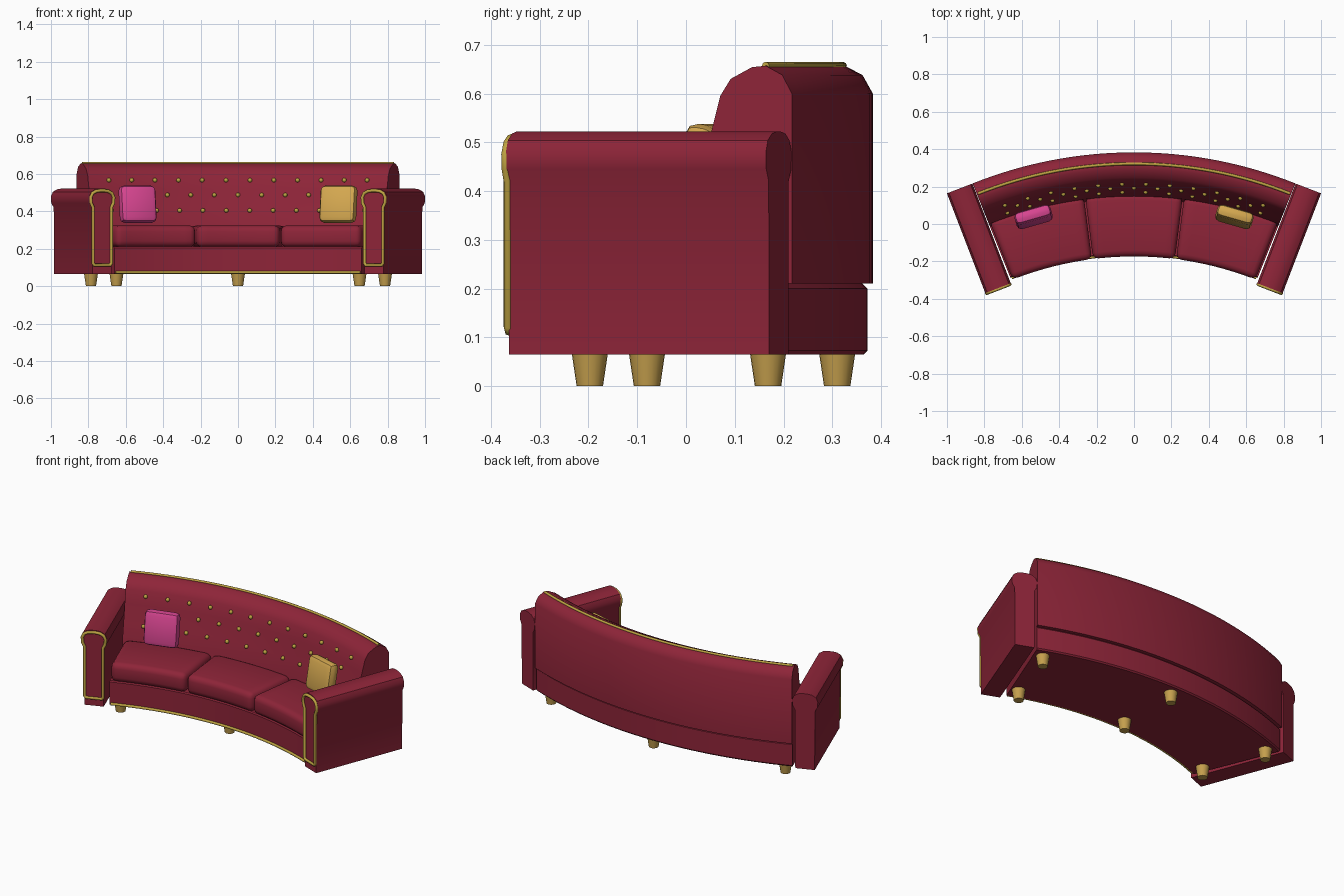
import bpy, bmesh, math
from mathutils import Vector, Matrix

if "Cube" in bpy.data.objects:
    bpy.data.objects.remove(bpy.data.objects["Cube"])

CY = -1.94                      # y of the centre of the sofa's curve
rad = math.radians


def material(name, rgb):
    m = bpy.data.materials.new(name)
    m.diffuse_color = (*rgb, 1)
    m.use_nodes = True
    m.node_tree.nodes["Principled BSDF"].inputs["Base Color"].default_value = m.diffuse_color
    return m


RED = material("burgundy fabric", (0.27, 0.018, 0.04))
TRIM = material("gold trim", (0.52, 0.37, 0.055))
LEG = material("gold leg", (0.56, 0.35, 0.075))
PINK = material("pink fabric", (0.68, 0.06, 0.28))
GOLD = material("golden fabric", (0.66, 0.39, 0.08))


def finish(name, bm, mat, angle=35):
    bmesh.ops.recalc_face_normals(bm, faces=bm.faces)
    me = bpy.data.meshes.new(name)
    bm.to_mesh(me)
    bm.free()
    me.materials.append(mat)
    ob = bpy.data.objects.new(name, me)
    bpy.context.collection.objects.link(ob)
    bpy.ops.object.select_all(action='DESELECT')
    ob.select_set(True)
    bpy.context.view_layer.objects.active = ob
    bpy.ops.object.shade_smooth_by_angle(angle=rad(angle))
    return ob


def polar(r, deg, z):
    return Vector((r * math.sin(rad(deg)), CY + r * math.cos(rad(deg)), z))


def loft(name, profile, frames, mat):
    """Sweep a closed (across, z) profile through (origin, across direction) frames."""
    bm = bmesh.new()
    rings = [[bm.verts.new(o + d * u + Vector((0, 0, z))) for u, z in profile]
             for o, d in frames]
    n = len(profile)
    for a, b in zip(rings, rings[1:]):
        for i in range(n):
            j = (i + 1) % n
            bm.faces.new((a[i], a[j], b[j], b[i]))
    bm.faces.new(rings[0])
    bm.faces.new(rings[-1])
    return finish(name, bm, mat)


def arc_frames(half, n=32):
    out = []
    for i in range(n + 1):
        a = rad(-half + 2 * half * i / n)
        out.append((Vector((0, CY, 0)), Vector((math.sin(a), math.cos(a), 0))))
    return out


def piping(name, points, radius, cyclic=False):
    cu = bpy.data.curves.new(name, 'CURVE')
    cu.dimensions = '3D'
    cu.bevel_depth = radius
    cu.bevel_resolution = 2
    cu.use_fill_caps = True
    sp = cu.splines.new('POLY')
    sp.points.add(len(points) - 1)
    for p, co in zip(sp.points, points):
        p.co = (*co, 1)
    sp.use_cyclic_u = cyclic
    cu.materials.append(TRIM)
    ob = bpy.data.objects.new(name, cu)
    bpy.context.collection.objects.link(ob)
    bpy.ops.object.select_all(action='DESELECT')
    ob.select_set(True)
    bpy.context.view_layer.objects.active = ob
    bpy.ops.object.convert(target='MESH')


def rounded_box(size, bevel, segments):
    bm = bmesh.new()
    bmesh.ops.create_cube(bm, size=1, matrix=Matrix.Diagonal((*size, 1)))
    bmesh.ops.bevel(bm, geom=bm.edges[:], offset=bevel, segments=segments,
                    profile=0.5, affect='EDGES')
    return bm


# Curved base and backrest
loft("base", [(1.78, 0.07), (1.785, 0.065), (2.305, 0.065), (2.312, 0.073),
              (2.312, 0.2), (2.3, 0.212), (1.785, 0.212), (1.78, 0.205)],
     arc_frames(21.8), RED)
loft("backrest", [(2.075, 0.21), (2.323, 0.21), (2.323, 0.6), (2.302, 0.638),
                  (2.265, 0.657), (2.235, 0.654), (2.188, 0.63), (2.165, 0.595),
                  (2.145, 0.52), (2.115, 0.41), (2.09, 0.33)],
     arc_frames(21.8), RED)

# Gold piping along the top of the back and the bottom of the front
for name, r, z, half in (("back_piping", 2.262, 0.657, 21.6),
                         ("front_piping", 1.777, 0.074, 21.6)):
    piping(name, [polar(r, -half + half * i / 16, z) for i in range(33)], 0.008)

# Three seat cushions, bent along the curve
for k, name in ((-1, "left_cushion"), (0, "middle_cushion"), (1, "right_cushion")):
    half = 7.12
    bm = rounded_box((2 * half, 0.335, 0.115), 0.0001, 1)
    bm.free()
    width = 2 * rad(half) * 1.93
    bm = rounded_box((width, 0.335, 0.115), 0.032, 3)
    for i in range(-4, 5):
        bmesh.ops.bisect_plane(bm, geom=bm.verts[:] + bm.edges[:] + bm.faces[:],
                               plane_co=(i * width / 11, 0, 0), plane_no=(1, 0, 0))
    for v in bm.verts:
        x, y, z = v.co
        v.co = polar(1.934 + y, 14.45 * k + math.degrees(x / 1.93), 0.267 + z)
    finish(name, bm, RED)

# Arms with a rolled top, and piping round each front panel
arm = [(0.055, 0.065), (0.057, 0.42), (0.071, 0.445), (0.073, 0.48), (0.062, 0.504),
       (0.038, 0.518), (0.012, 0.522)]
arm_profile = arm + [(-u, z) for u, z in reversed(arm)]
trim = [(0.045, 0.112), (0.052, 0.122), (0.052, 0.42), (0.064, 0.445), (0.066, 0.475),
        (0.055, 0.497), (0.034, 0.508), (0.01, 0.511)]
trim_path = trim + [(-u, z) for u, z in reversed(trim)]
for s, side in ((-1, "left"), (1, "right")):
    front, back = Vector((s * 0.727, -0.343, 0)), Vector((s * 0.932, 0.19, 0))
    along = (back - front).normalized()
    across = Vector((along.y, -along.x, 0))
    loft(side + "_arm", arm_profile, [(front, across), (back, across)], RED)
    piping(side + "_arm_piping",
           [front - along * 0.004 + across * u + Vector((0, 0, z)) for u, z in trim_path],
           0.009, True)

# Rows of tufting buttons
bm = bmesh.new()
for z, r, count in ((0.567, 2.154, 12), (0.488, 2.133, 11), (0.405, 2.111, 12)):
    for i in range(count):
        p = polar(r, (i - (count - 1) / 2) * 3.4, z)
        bmesh.ops.create_uvsphere(bm, u_segments=8, v_segments=6, radius=0.012,
                                  matrix=Matrix.Translation(p))
finish("back_buttons", bm, TRIM, 60)

# Tapered legs
for row, r in (("front", 1.86), ("back", 2.25)):
    for a, side in ((-20.45, "left"), (0, "middle"), (20.45, "right")):
        bm = bmesh.new()
        bmesh.ops.create_cone(bm, cap_ends=True, segments=20, radius1=0.027,
                              radius2=0.037, depth=0.067,
                              matrix=Matrix.Translation(polar(r, a, 0.0335)))
        finish(f"{row}_{side}_leg", bm, LEG)

# Leaning throw pillows
for s, name, mat in ((-1, "pink_pillow", PINK), (1, "golden_pillow", GOLD)):
    bm = rounded_box((0.2, 0.068, 0.2), 0.026, 2)
    bm.transform(Matrix.Translation((s * 0.537, 0.038, 0.438))
                 @ Matrix.Rotation(rad(-16 * s), 4, 'Z')
                 @ Matrix.Rotation(rad(-10), 4, 'X'))
    finish(name, bm, mat)
